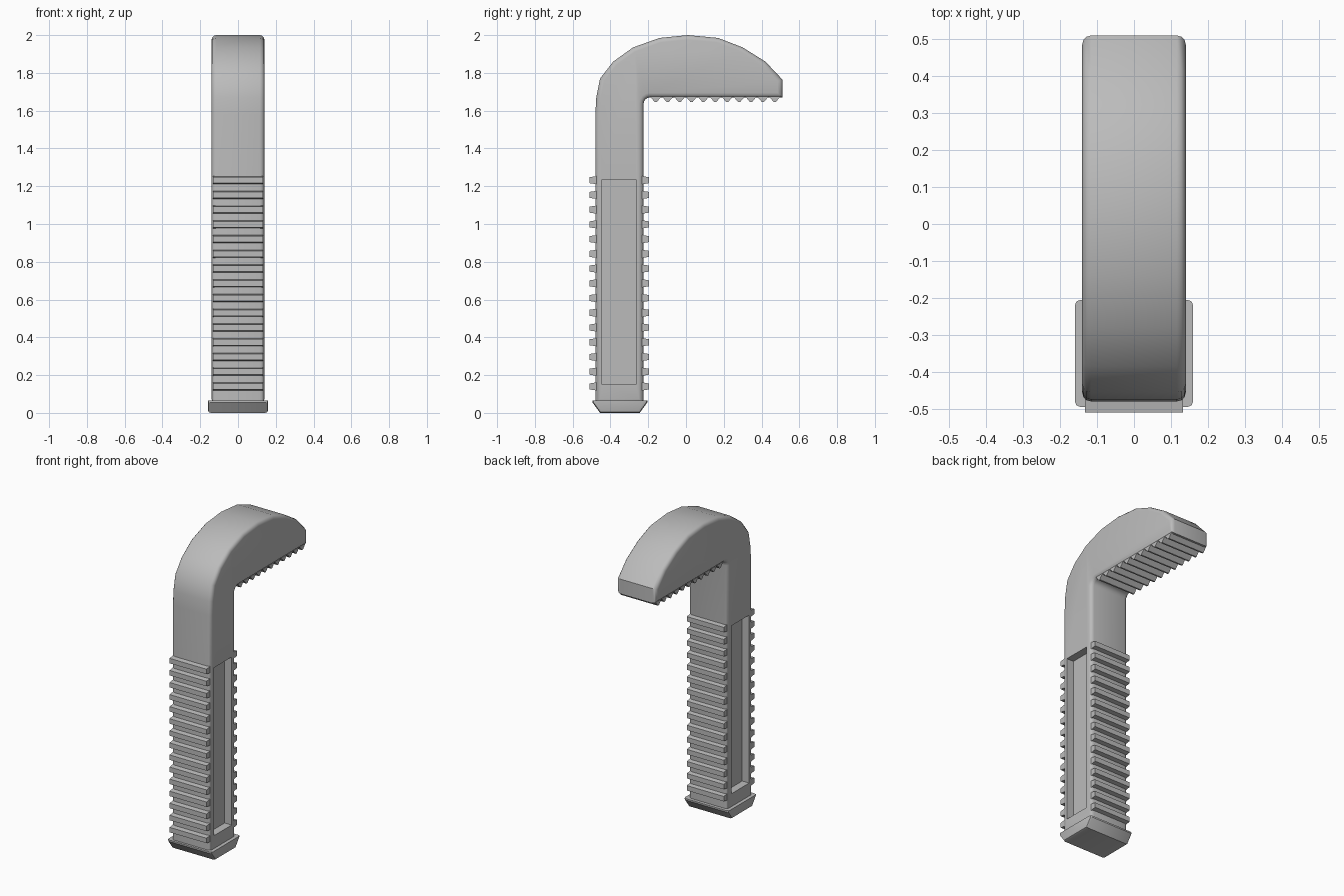
import bpy, bmesh, math
from mathutils import Vector

cube = bpy.data.objects.get("Cube")
if cube:
    bpy.data.objects.remove(cube, do_unlink=True)

grey = bpy.data.materials.new("plain grey")
grey.use_nodes = True
colour = (0.5, 0.5, 0.5, 1)
grey.diffuse_color = colour
grey.node_tree.nodes["Principled BSDF"].inputs["Base Color"].default_value = colour


def extrude(name, profiles, half, bevel=0, segments=3, keep=lambda e: True):
    """Extrude (y, z) outlines across x, then round their side rims."""
    bm = bmesh.new()
    for profile in profiles:
        face = bm.faces.new([bm.verts.new((-half, y, z)) for y, z in profile])
        out = bmesh.ops.extrude_face_region(bm, geom=[face])
        moved = [v for v in out["geom"] if isinstance(v, bmesh.types.BMVert)]
        bmesh.ops.translate(bm, verts=moved, vec=Vector((2 * half, 0, 0)))
    bmesh.ops.recalc_face_normals(bm, faces=bm.faces)
    if bevel:
        rim = [e for e in bm.edges
               if abs(e.verts[0].co.x - e.verts[1].co.x) < 1e-5 and keep(e)]
        bmesh.ops.bevel(bm, geom=rim, offset=bevel, segments=segments,
                        profile=0.5, affect='EDGES')
    mesh = bpy.data.meshes.new(name)
    bm.to_mesh(mesh)
    bm.free()
    mesh.materials.append(grey)
    obj = bpy.data.objects.new(name, mesh)
    bpy.context.collection.objects.link(obj)
    return obj


def activate(obj):
    bpy.ops.object.select_all(action='DESELECT')
    obj.select_set(True)
    bpy.context.view_layer.objects.active = obj


# Shaft and hooked head in one outline
dome = [(-0.48, 1.58), (-0.475, 1.67), (-0.455, 1.77), (-0.385, 1.86),
        (-0.28, 1.935), (-0.14, 1.985), (0.01, 2.0), (0.17, 1.985),
        (0.3, 1.935), (0.42, 1.86), (0.51, 1.765), (0.51, 1.67)]
fillet = [(-0.19 - 0.035 * math.sin(a), 1.635 + 0.035 * math.cos(a))
          for a in (math.radians(22.5 * i) for i in range(5))]
body = extrude("shaft_and_hook",
               [[(-0.48, 0.05)] + dome + fillet + [(-0.225, 0.05)]], 0.14, 0.024)

# Long recess on each side of the grip
for side in (-1, 1):
    cutter = extrude("recess_cutter", [[(-0.445, 0.15), (-0.445, 1.235),
                                        (-0.265, 1.235), (-0.265, 0.15)]], 0.05)
    cutter.location.x = side * 0.14
    cutter.hide_render = True
    mod = body.modifiers.new("recess", 'BOOLEAN')
    mod.operation = 'DIFFERENCE'
    mod.solver = 'EXACT'
    mod.object = cutter
    activate(body)
    bpy.ops.object.modifier_apply(modifier=mod.name)
    bpy.data.objects.remove(cutter, do_unlink=True)
activate(body)
bpy.ops.object.shade_smooth_by_angle(angle=math.radians(40))


# Grip ribs, tapered outwards, on front and back
def ribs(root, tip):
    heights = [0.14 + 0.078 * i for i in range(15)]
    return [[(root, z - 0.022), (tip, z - 0.016), (tip, z + 0.016), (root, z + 0.022)]
            for z in heights]


extrude("front_ribs", ribs(-0.47, -0.51), 0.132)
extrude("back_ribs", ribs(-0.235, -0.197), 0.132)

# Teeth under the hook
pitch = 0.063
teeth = []
for i in range(11):
    y = -0.16 + pitch * i
    teeth.append([(y - 0.03, 1.675), (y - 0.005, 1.645),
                  (y + 0.005, 1.645), (y + 0.03, 1.675)])
extrude("jaw_teeth", teeth, 0.132)

# Tapered end cap with rounded corners
cap = extrude("end_cap", [[(-0.495, 0.065), (-0.495, 0.055), (-0.455, 0.0),
                           (-0.245, 0.0), (-0.205, 0.055), (-0.205, 0.065)]],
              0.16, 0.015, 2,
              keep=lambda e: min(v.co.z for v in e.verts) < 0.06)
activate(cap)
bpy.ops.object.shade_smooth_by_angle(angle=math.radians(30))
